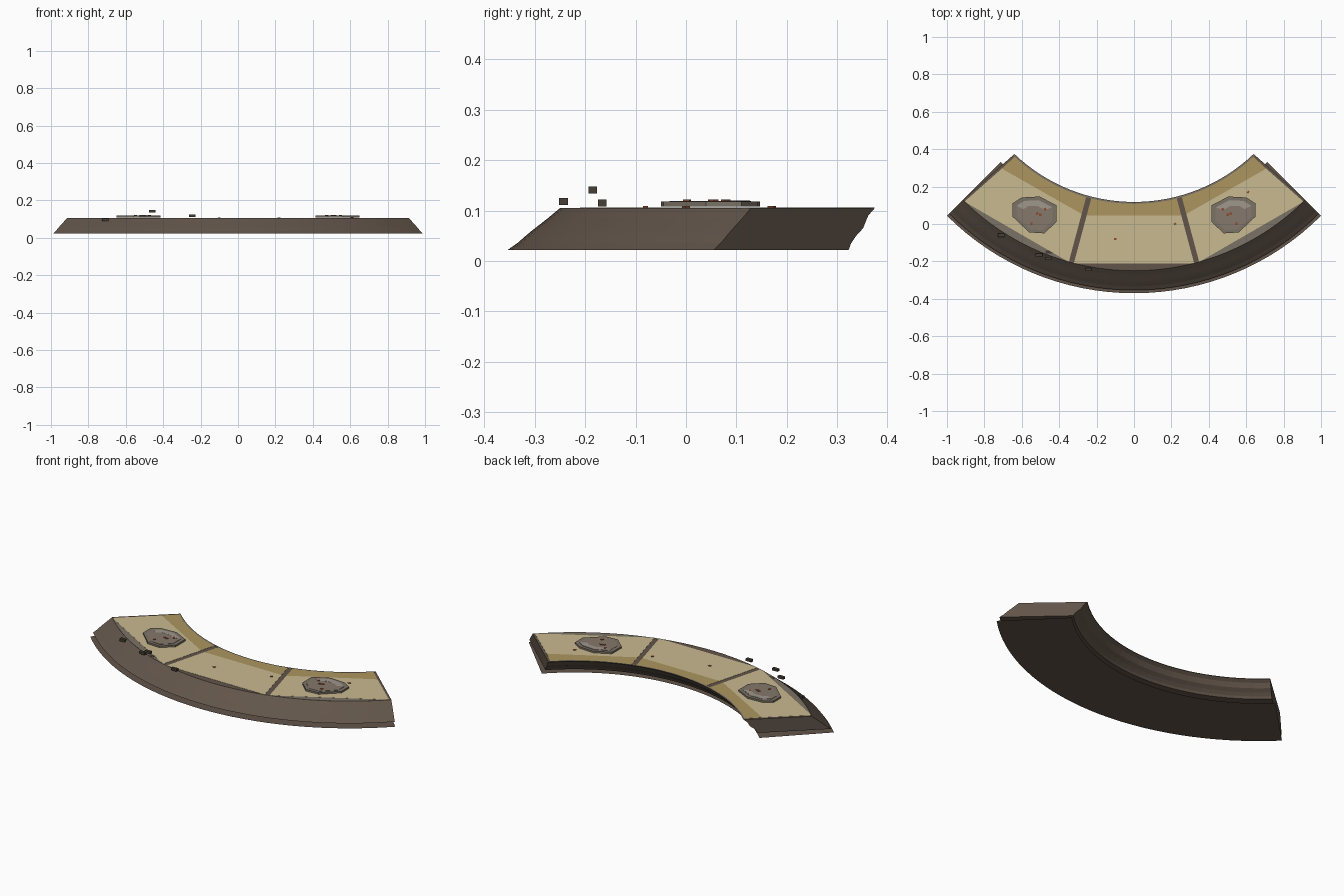
import bpy, bmesh, math, random
from mathutils import Vector

old = bpy.data.objects.get("Cube")
if old:
    bpy.data.objects.remove(old, do_unlink=True)

CY = 1.044       # centre of the arc on the y axis
TOP = 0.105      # deck height


def material(name, hex_code):
    rgb = [int(hex_code[i:i + 2], 16) / 255 for i in (0, 2, 4)]
    lin = [c / 12.92 if c <= 0.04045 else ((c + 0.055) / 1.055) ** 2.4 for c in rgb]
    m = bpy.data.materials.new(name)
    m.use_nodes = True
    m.diffuse_color = (*lin, 1)
    m.node_tree.nodes["Principled BSDF"].inputs["Base Color"].default_value = (*lin, 1)
    return m


BROWN = material("earth brown", "62554A")
GREY = material("rim grey", "7B7266")
SAND = material("sand", "C9BA90")
OCHRE = material("ochre band", "AC955F")
STONE = material("stone", "85786B")
PALE = material("pale stone", "A0978C")
DARK = material("dark debris", "453F36")
RUST = material("rust", "8C4A30")


def make(name, bm, mat):
    bmesh.ops.recalc_face_normals(bm, faces=bm.faces)
    mesh = bpy.data.meshes.new(name)
    bm.to_mesh(mesh)
    bm.free()
    mesh.materials.append(mat)
    obj = bpy.data.objects.new(name, mesh)
    bpy.context.collection.objects.link(obj)
    return obj


def polar(r, deg, z=0.0):
    a = math.radians(deg)
    return Vector((r * math.sin(a), CY - r * math.cos(a), z))


def end_angle(r):
    # the ends lean in slightly towards the inner edge
    return 45 - 1.3 * max(0, 1.3 - r) / 0.37


def sweep(name, profile, mat, segs=32):
    # closed (radius, height) profile swept along the arc
    bm = bmesh.new()
    rings = []
    for i in range(segs + 1):
        t = 2 * i / segs - 1
        rings.append([bm.verts.new(polar(r, t * end_angle(r), z)) for r, z in profile])
    n = len(profile)
    for a, b in zip(rings, rings[1:]):
        for k in range(n):
            bm.faces.new((a[k], a[(k + 1) % n], b[(k + 1) % n], b[k]))
    bm.faces.new(rings[0])
    bm.faces.new(rings[-1])
    return make(name, bm, mat)


def plate(name, points, z0, z1, mat):
    # flat outline extruded to a thin plate
    bm = bmesh.new()
    face = bm.faces.new([bm.verts.new((p[0], p[1], z0)) for p in points])
    ext = bmesh.ops.extrude_face_region(bm, geom=[face])["geom"]
    for v in ext:
        if isinstance(v, bmesh.types.BMVert):
            v.co.z = z1
    return make(name, bm, mat)


def block(name, centre, size, mat, turn=0.0):
    bm = bmesh.new()
    bmesh.ops.create_cube(bm, size=1)
    for v in bm.verts:
        v.co = Vector([c * s for c, s in zip(v.co, size)])
    obj = make(name, bm, mat)
    obj.location = centre
    obj.rotation_euler.z = turn
    return obj


# curved body with stepped sloping sides
outer = [(1.294, TOP), (1.318, 0.085), (1.35, 0.06), (1.362, 0.05), (1.378, 0.036), (1.398, 0.022)]
inner = [(1.002, 0.022), (0.995, 0.035), (0.98, 0.05), (0.96, 0.065), (0.945, 0.09), (0.926, TOP)]
sweep("body", outer + inner, BROWN)

# ground sheet under the body
bm = bmesh.new()
edge = [(bm.verts.new(polar(1.008, a)), bm.verts.new(polar(1.414, a)))
        for a in [45 * i / 16 for i in range(-16, 17)]]
for (a, b), (c, d) in zip(edge, edge[1:]):
    bm.faces.new((a, b, d, c))
make("ground_sheet", bm, BROWN)

# thin grey rim on the inner edge
sweep("inner_rim", [(0.926, TOP - 0.001), (0.936, TOP - 0.001), (0.936, TOP + 0.001), (0.926, TOP + 0.001)], GREY)


def low(r):
    return 15 + math.degrees(0.014 / r)


def high(r):
    return end_angle(r) - math.degrees(0.012 / r)


def span(r, a, b, n=10):
    return [polar(r, a + (b - a) * i / n) for i in range(n + 1)]


# deck panels: a sand area and an ochre band on the inner side of each
RO, RM, RI = 1.295, 1.029, 0.933
for name, lo, hi in (("centre", lambda r: low(r) - 30, lambda r: 30 - low(r)),
                     ("left", low, high),
                     ("right", lambda r: -high(r), lambda r: -low(r))):
    mid = [polar(RM, hi(RM)), polar(RM, lo(RM))]
    plate(name + "_sand_panel", [polar(RO, lo(RO)), polar(RO, hi(RO))] + mid, TOP - 0.001, TOP + 0.001, SAND)
    plate(name + "_ochre_band", mid + span(RI, lo(RI), hi(RI)), TOP - 0.001, TOP + 0.001, OCHRE)

for side, word in ((1, "left"), (-1, "right")):
    # grey crescent between the side panel and the outer edge
    plate(word + "_grey_ledge", span(1.293, side * 12, side * 44, 14) +
          [polar(1.285, side * 43), polar(1.253, side * 30), polar(1.285, side * 17)],
          TOP - 0.001, TOP + 0.0005, GREY)

    # flat faceted stone with paler top facets
    outline = [(0.65, 0.11), (0.65, 0.04), (0.56, -0.045), (0.48, -0.05),
               (0.415, 0.01), (0.415, 0.1), (0.505, 0.147), (0.6, 0.142)]
    mid = Vector((0.533, 0.048))
    pts = [Vector(p) for p in outline]
    ring = lambda k: [mid + (p - mid) * k for p in pts]
    flip = lambda ps: [(p[0] * side, p[1]) for p in ps]
    plate(word + "_stone_base", flip(pts), 0.108, 0.118, GREY)
    plate(word + "_stone_top", flip(ring(0.82)), 0.116, 0.1195, STONE)
    big, small = ring(0.8), ring(0.5)
    plate(word + "_stone_facet", flip(big[5:] + big[:1] + small[:1] + small[:4:-1]), 0.118, 0.12, PALE)

    # rust flakes on the stone
    random.seed(3)
    for i in range(4):
        block(word + "_stone_rust_%d" % i,
              (side * (0.533 + random.uniform(-0.06, 0.06)), 0.045 + random.uniform(-0.05, 0.05), 0.12),
              (0.014, 0.012, 0.005), RUST, i * 0.7)

# rust flakes on the deck
for i, (x, y) in enumerate([(-0.1, -0.08), (0.22, 0.0), (0.61, 0.17)]):
    block("deck_rust_%d" % i, (x, y, 0.107), (0.014, 0.01, 0.004), RUST, 0.5 * i)

# loose dark debris along the front edge
for i, spot in enumerate([(-0.245, -0.243, 0.118), (-0.458, -0.185, 0.141),
                          (-0.508, -0.166, 0.115), (-0.455, -0.15, 0.099), (-0.71, -0.06, 0.096)]):
    block("debris_%d" % i, spot, (0.036, 0.017, 0.014), DARK)
